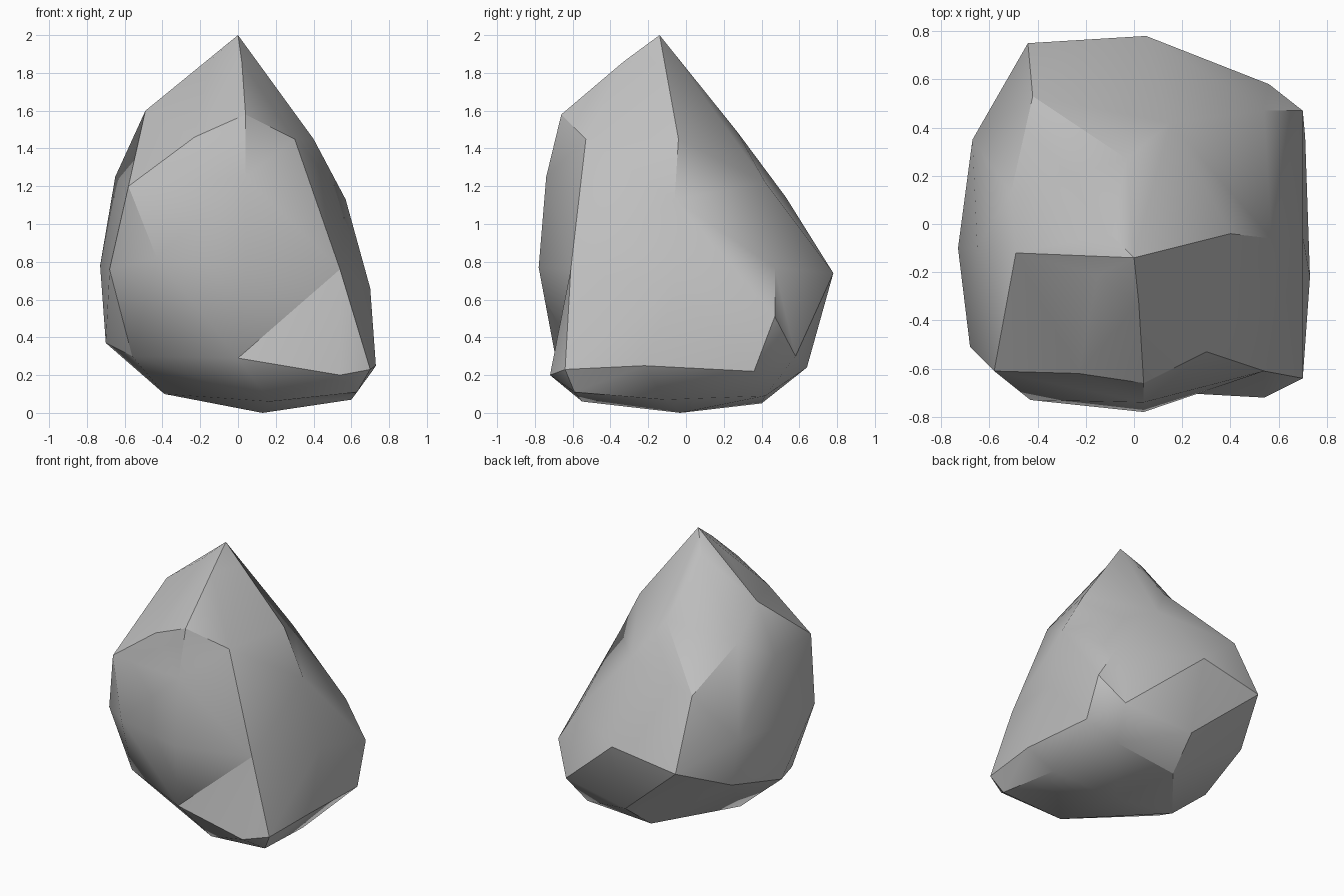
import bpy
import bmesh
import math
from mathutils import Vector

default_cube = bpy.data.objects.get("Cube")
if default_cube:
    bpy.data.objects.remove(default_cube, do_unlink=True)


def make_material(name, colour):
    material = bpy.data.materials.new(name)
    material.use_nodes = True
    material.diffuse_color = colour
    shader = material.node_tree.nodes["Principled BSDF"]
    shader.inputs["Base Color"].default_value = colour
    shader.inputs["Roughness"].default_value = 0.9
    return material


# Underside: lowest point and the ring of chips around it
underside = [(.13, -.03, 0), (.17, -.55, .06), (.6, -.11, .07), (.63, -.59, .11),
             (.5, .42, .09), (0, .4, .05), (-.39, -.07, .1)]

# Foot: the widest outline close to the ground
foot = [(.7, -.64, .23), (.73, -.22, .25), (.71, .36, .22), (.56, .58, .3),
        (.04, .64, .24), (-.62, .36, .48), (-.7, -.1, .37), (-.56, -.42, .3),
        (0, -.69, .29), (.54, -.72, .2)]

# Belly: the outline at mid height
belly = [(.04, -.78, .77), (.54, -.61, .76), (.7, -.05, .66), (.7, .47, .51),
         (.54, .47, .77), (.05, .78, .74), (-.44, .75, .66), (-.67, .35, .82),
         (-.73, -.1, .78), (-.68, -.51, .76), (-.43, -.73, .82)]

# Shoulder: the broken outline where the sides lean inwards
shoulder = [(.04, -.74, 1.25), (.3, -.53, 1.45), (.4, -.04, 1.45), (.57, -.06, 1.13),
            (.15, .42, 1.22), (-.03, .27, 1.49), (-.42, .53, 1.14), (-.51, .13, 1.4),
            (-.65, -.1, 1.25), (-.58, -.61, 1.2), (-.23, -.62, 1.46)]

# Crown: ridges that climb to the tip
crown = [(.04, -.66, 1.58), (-.49, -.12, 1.6), (.02, -.33, 1.86), (.1, -.13, 1.85),
         (-.1, -.04, 1.86), (-.15, -.21, 1.86), (0, -.14, 2)]

# Creases that must run along the skin, each a chain of corners
creases = [
    (crown[-1], crown[2], crown[0], shoulder[0], belly[0], foot[8], belly[1]),
    (shoulder[1], belly[1], foot[0], foot[1], foot[2], belly[3], foot[3]),
    (crown[-1], crown[3], shoulder[2], shoulder[3], shoulder[4], belly[4], belly[3]),
    (foot[3], belly[5], belly[6], shoulder[6], shoulder[7]),
    (crown[-1], crown[4], shoulder[5], shoulder[4], belly[5]),
    (crown[0], shoulder[10], shoulder[9], belly[9], foot[6], foot[7], foot[8]),
    (shoulder[9], belly[10], foot[7], belly[9]),
    (crown[1], shoulder[9]),
    (foot[8], belly[10]),
]

# Wrap the corners in one skin: the hull is found on a rounded copy,
# so that shallow hollows keep their corners
rock_mesh = bmesh.new()
heart = Vector((0, 0, 0.8))
corners = {}
for point in underside + foot + belly + shoulder + crown:
    arm = Vector(point) - heart
    corners[point] = rock_mesh.verts.new(arm * arm.length ** -0.6)
bmesh.ops.convex_hull(rock_mesh, input=rock_mesh.verts[:], use_existing_faces=False)
for point, corner in corners.items():
    corner.co = point


def force_edge(start, end):
    """Turn the edge that lies across the wanted crease."""
    if rock_mesh.edges.get((start, end)):
        return
    for edge in rock_mesh.edges:
        if len(edge.link_faces) == 2:
            across = {v for f in edge.link_faces for v in f.verts} - set(edge.verts)
            if across == {start, end}:
                bmesh.utils.edge_rotate(edge)
                return


for chain in creases:
    for start, end in zip(chain, chain[1:]):
        force_edge(corners[start], corners[end])

loose = [v for v in rock_mesh.verts if not v.link_faces]
bmesh.ops.delete(rock_mesh, geom=loose, context="VERTS")
bmesh.ops.recalc_face_normals(rock_mesh, faces=rock_mesh.faces[:])
mesh = bpy.data.meshes.new("rock")
rock_mesh.to_mesh(mesh)
rock_mesh.free()

# Rock object with soft facets and sharp creases
rock = bpy.data.objects.new("rock", mesh)
bpy.context.collection.objects.link(rock)
mesh.materials.append(make_material("stone grey", (0.52, 0.52, 0.52, 1)))
bpy.ops.object.select_all(action="DESELECT")
rock.select_set(True)
bpy.context.view_layer.objects.active = rock
bpy.ops.object.shade_smooth_by_angle(angle=math.radians(30))
